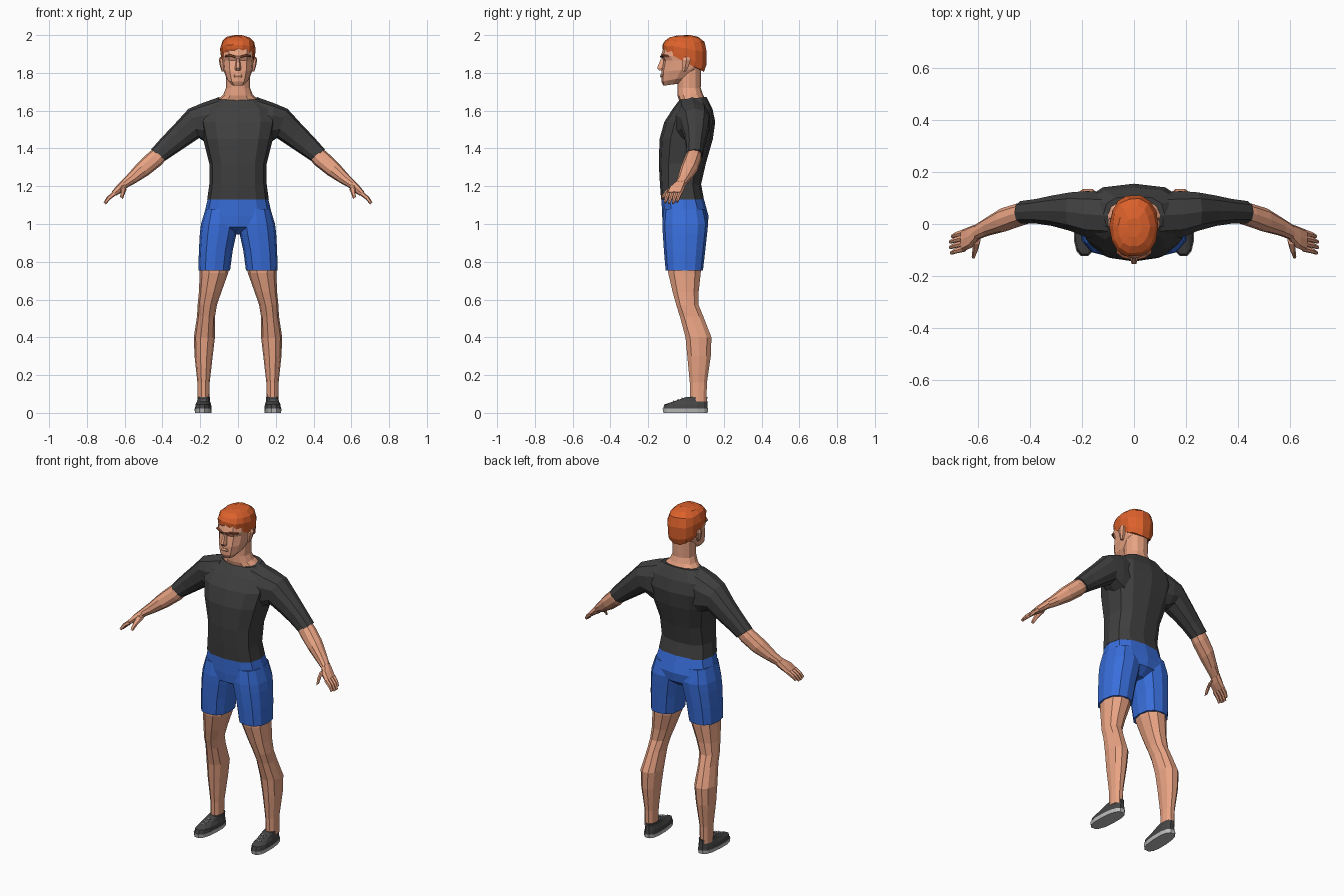
import bpy, bmesh, math, random
from mathutils import Vector

random.seed(4)


def material(name, r, g, b):
    m = bpy.data.materials.new(name)
    m.diffuse_color = (r, g, b, 1)
    return m


SKIN = material("skin", 0.82, 0.37, 0.23)
HAIR = material("hair", 0.72, 0.12, 0.025)
BROW = material("brow", 0.33, 0.09, 0.04)
SHIRT = material("shirt", 0.05, 0.05, 0.05)
SHORTS = material("shorts", 0.04, 0.155, 0.7)
SHOE = material("shoe", 0.06, 0.06, 0.06)
SOLE = material("sole", 0.5, 0.5, 0.5)


def level(z, x0, x1, y0, y1, tilt=0.0):
    """Horizontal ring; tilt raises the back and lowers the front."""
    return (x1, z, x0, z, y0, y1, tilt)


def sym(z, hw, y0, y1, tilt=0.0):
    return level(z, -hw, hw, y0, y1, tilt)


def loft(name, rings, mat, n=12, power=2.4, mirror=False, shear=0.0, jitter=0.0):
    """Skin rings given as (xa, za, xb, zb, y_front, y_back, tilt)."""
    bm = bmesh.new()
    loops = []
    for ring in rings:
        xa, za, xb, zb, y0, y1 = ring[:6]
        tilt = ring[6] if len(ring) > 6 else 0
        mid = Vector(((xa + xb) / 2, (y0 + y1) / 2, (za + zb) / 2))
        u = Vector(((xa - xb) / 2, 0, (za - zb) / 2))
        v = Vector((0, (y1 - y0) / 2, tilt))
        loop = []
        for i in range(n):
            a = 2 * math.pi * i / n
            c, s = math.cos(a), math.sin(a)
            p = (mid + u * math.copysign(abs(c) ** (2 / power), c)
                 + v * math.copysign(abs(s) ** (2 / power), s))
            p.x -= shear * p.y
            if jitter:
                p += Vector([random.uniform(-jitter, jitter) for _ in range(3)])
            loop.append(bm.verts.new(p))
        loops.append(loop)
    for a, b in zip(loops, loops[1:]):
        for i in range(n):
            j = (i + 1) % n
            bm.faces.new((a[i], a[j], b[j], b[i]))
    bm.faces.new(loops[0])
    bm.faces.new(loops[-1])
    bmesh.ops.recalc_face_normals(bm, faces=bm.faces)
    me = bpy.data.meshes.new(name)
    bm.to_mesh(me)
    bm.free()
    me.materials.append(mat)
    ob = bpy.data.objects.new(name, me)
    bpy.context.collection.objects.link(ob)
    if mirror:
        ob.modifiers.new("mirror", 'MIRROR')
    return ob


# Shirt body and sleeves
loft("shirt_body", [
    sym(1.13, 0.163, -0.132, 0.095), sym(1.21, 0.152, -0.138, 0.08),
    sym(1.32, 0.152, -0.144, 0.105), sym(1.45, 0.185, -0.14, 0.142),
    sym(1.54, 0.205, -0.115, 0.155), sym(1.61, 0.19, -0.07, 0.14),
    sym(1.665, 0.118, -0.035, 0.108, 0.008)], SHIRT, power=2.6)
loft("shirt_sleeve", [
    (0.10, 1.672, 0.12, 1.40, -0.06, 0.125), (0.19, 1.64, 0.17, 1.43, -0.055, 0.13),
    (0.262, 1.61, 0.205, 1.455, -0.03, 0.125), (0.335, 1.53, 0.27, 1.412, -0.01, 0.112),
    (0.40, 1.462, 0.33, 1.372, 0.0, 0.098), (0.46, 1.395, 0.385, 1.335, 0.0, 0.09)],
    SHIRT, n=10, mirror=True)

# Shorts
loft("shorts_hips", [
    sym(1.135, 0.16, -0.13, 0.094), sym(1.04, 0.182, -0.126, 0.12),
    sym(0.985, 0.17, -0.12, 0.112), sym(0.945, 0.05, -0.05, 0.06)], SHORTS, power=2.6)
loft("shorts_leg", [
    level(1.08, 0.02, 0.172, -0.118, 0.10), level(1.0, 0.0, 0.196, -0.125, 0.117),
    level(0.95, 0.008, 0.202, -0.123, 0.112), level(0.86, 0.028, 0.207, -0.117, 0.102),
    level(0.755, 0.042, 0.21, -0.108, 0.09)], SHORTS, mirror=True)

# Bare legs
loft("leg", [
    level(0.80, 0.045, 0.203, -0.10, 0.085), level(0.74, 0.052, 0.203, -0.098, 0.082),
    level(0.64, 0.088, 0.207, -0.074, 0.07), level(0.57, 0.112, 0.214, -0.054, 0.07),
    level(0.51, 0.122, 0.217, -0.035, 0.095), level(0.40, 0.122, 0.234, -0.006, 0.138),
    level(0.30, 0.134, 0.23, 0.004, 0.134), level(0.16, 0.15, 0.215, 0.018, 0.113),
    level(0.06, 0.152, 0.215, 0.02, 0.11)], SKIN, n=10, power=2.2, mirror=True)

# Shoes
loft("shoe_sole", [
    level(0.0, 0.141, 0.228, -0.122, 0.117), level(0.022, 0.139, 0.23, -0.126, 0.12)],
    SOLE, n=14, power=2.6, mirror=True, shear=0.05)
loft("shoe_upper", [
    level(0.02, 0.14, 0.228, -0.124, 0.118), level(0.045, 0.142, 0.224, -0.117, 0.116),
    level(0.063, 0.15, 0.217, -0.08, 0.114, 0.006), level(0.083, 0.152, 0.215, -0.002, 0.114)],
    SHOE, n=14, power=2.5, mirror=True, shear=0.05)
for i in range(3):
    y, z = -0.065 + 0.022 * i, 0.063 + 0.008 * i
    loft("shoe_lace", [
        (x, z + 0.004, x, z - 0.004, y - 0.004, y + 0.004) for x in (0.168, 0.2)],
        SOLE, n=4, power=2, mirror=True)

# Forearms
loft("forearm", [
    (0.44, 1.405, 0.372, 1.352, 0.004, 0.084), (0.475, 1.377, 0.405, 1.313, -0.008, 0.08),
    (0.53, 1.325, 0.475, 1.258, -0.03, 0.062), (0.585, 1.262, 0.54, 1.218, -0.045, 0.025),
    (0.618, 1.228, 0.588, 1.192, -0.06, 0.0)], SKIN, n=10, power=2.2, mirror=True)

# Hands: palm, four fingers, thumb
loft("palm", [
    (0.616, 1.229, 0.587, 1.193, -0.06, 0.0), (0.642, 1.203, 0.61, 1.172, -0.092, -0.008),
    (0.668, 1.171, 0.646, 1.149, -0.105, -0.02)], SKIN, n=8, power=2.6, mirror=True)


def digit(name, points, radii):
    loft(name, [(x + r, z + r * 0.8, x - r, z - r * 0.8, y - r * 1.2, y + r * 1.2)
                for (x, y, z), r in zip(points, radii)], SKIN, n=6, mirror=True)


for i, reach in enumerate((0.85, 1.0, 1.0, 0.92)):
    y = -0.032 - 0.021 * i
    digit("finger", [(0.653, y, 1.163),
                     (0.653 + 0.033 * reach, y - 0.008, 1.163 - 0.027 * reach),
                     (0.653 + 0.053 * reach, y - 0.016, 1.163 - 0.054 * reach)],
          (0.01, 0.0085, 0.006))
digit("thumb", [(0.605, -0.06, 1.195), (0.61, -0.098, 1.17), (0.617, -0.125, 1.138)],
      (0.016, 0.011, 0.007))

# Neck and head
loft("neck", [
    sym(1.655, 0.113, -0.035, 0.102, 0.006), sym(1.685, 0.078, -0.045, 0.088, 0.005),
    sym(1.72, 0.064, -0.045, 0.078), sym(1.82, 0.064, -0.045, 0.08)], SKIN, power=2.2)
loft("head", [
    sym(1.738, 0.034, -0.12, -0.03, 0.006), sym(1.768, 0.06, -0.131, 0.03, 0.014),
    sym(1.815, 0.077, -0.131, 0.078, 0.008), sym(1.866, 0.083, -0.12, 0.097),
    sym(1.89, 0.086, -0.133, 0.1), sym(1.95, 0.08, -0.115, 0.092)], SKIN)
loft("nose", [
    sym(1.876, 0.009, -0.134, -0.105), sym(1.826, 0.016, -0.156, -0.105),
    sym(1.812, 0.014, -0.145, -0.105)], SKIN, n=6)
loft("lips", [
    sym(1.775, 0.02, -0.134, -0.1), sym(1.783, 0.026, -0.137, -0.1),
    sym(1.793, 0.02, -0.134, -0.1)], SKIN, n=8)
loft("eyebrow", [
    (0.014, 1.892, 0.014, 1.879, -0.138, -0.11), (0.042, 1.9, 0.042, 1.887, -0.132, -0.1),
    (0.068, 1.893, 0.068, 1.884, -0.112, -0.08)], BROW, n=6, mirror=True)
loft("ear", [
    level(1.808, 0.07, 0.086, -0.018, 0.0), level(1.835, 0.07, 0.095, -0.022, 0.016),
    level(1.868, 0.07, 0.102, -0.022, 0.026), level(1.884, 0.07, 0.096, -0.01, 0.018)],
    SKIN, n=6, mirror=True)

# Hair cap, low at the nape and high on the forehead
loft("hair", [
    sym(1.862, 0.086, -0.12, 0.097, -0.056), sym(1.886, 0.09, -0.126, 0.11, -0.046),
    sym(1.93, 0.093, -0.127, 0.113, -0.018), sym(1.968, 0.083, -0.115, 0.098, -0.004),
    sym(1.989, 0.06, -0.088, 0.068), sym(1.998, 0.028, -0.05, 0.025)],
    HAIR, n=14, power=2.3, jitter=0.003)
